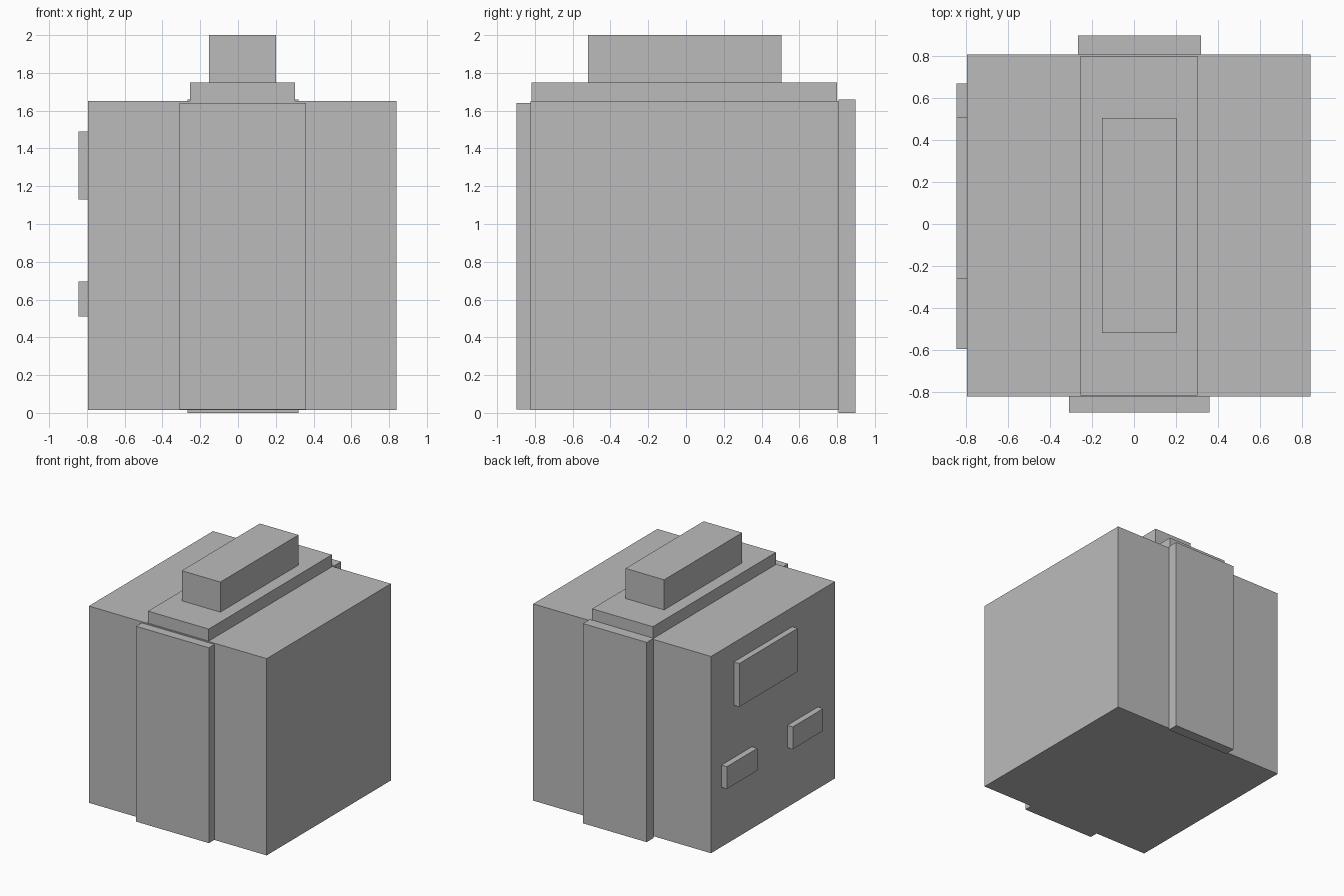
import bpy
from mathutils import Vector

if "Cube" in bpy.data.objects:
    bpy.data.objects.remove(bpy.data.objects["Cube"], do_unlink=True)

grey = bpy.data.materials.new("plain_grey")
grey.use_nodes = True
grey.diffuse_color = (0.5, 0.5, 0.5, 1)
grey.node_tree.nodes["Principled BSDF"].inputs["Base Color"].default_value = grey.diffuse_color


def box(name, low, high):
    """Flat-shaded box between two opposite corners."""
    low, high = Vector(low), Vector(high)
    bpy.ops.mesh.primitive_cube_add(size=1, location=(low + high) / 2)
    obj = bpy.context.object
    obj.name = name
    obj.data.name = name
    for vert in obj.data.vertices:
        vert.co *= high - low
    obj.data.materials.append(grey)
    return obj


# Main block
box("body", (-0.795, -0.823, 0.015), (0.84, 0.807, 1.65))

# Upright slabs on the front and back
box("front_panel", (-0.31, -0.897, 0.017), (0.36, -0.823, 1.64))
box("back_panel", (-0.267, 0.807, 0), (0.32, 0.897, 1.66))

# Stepped top
box("top_plate", (-0.255, -0.817, 1.65), (0.303, 0.80, 1.75))
box("top_block", (-0.153, -0.52, 1.75), (0.202, 0.505, 2.0))

# Raised plates on the right side: y range, z range
for name, y, z in (("upper_side_plate", (-0.26, 0.507), (1.13, 1.49)),
                   ("lower_side_plate_back", (0.27, 0.67), (0.51, 0.695)),
                   ("lower_side_plate_front", (-0.595, -0.195), (0.51, 0.695))):
    box(name, (-0.845, y[0], z[0]), (-0.795, y[1], z[1]))
